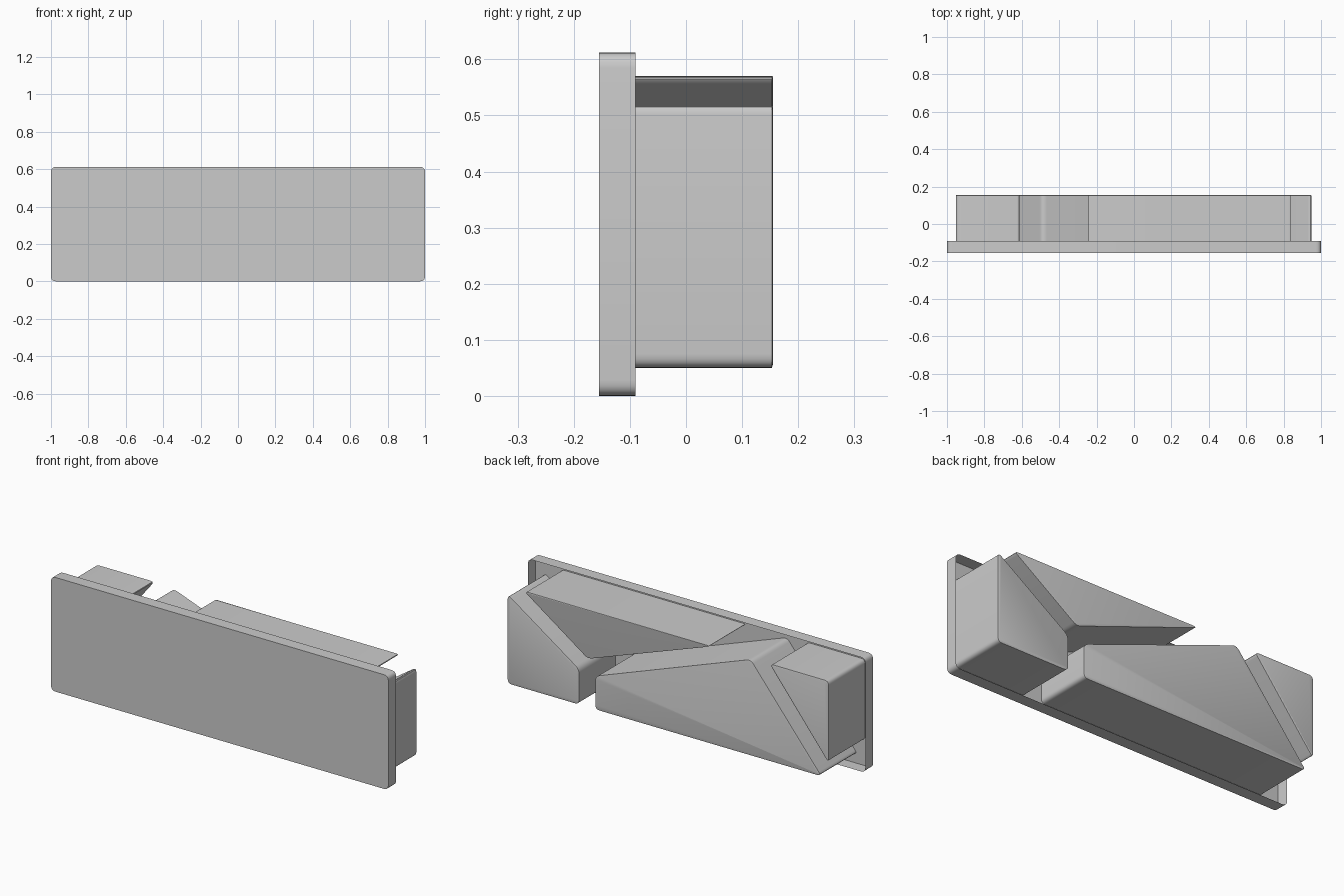
import bpy, bmesh
from mathutils import Vector

if "Cube" in bpy.data.objects:
    bpy.data.objects.remove(bpy.data.objects["Cube"])

FRONT, RIM, BACK = -0.155, -0.09, 0.155


def rounded(points, d=0.025, seg=5):
    """Soften each corner of an x/z outline with a small curve of reach d."""
    pts = [Vector(p) for p in points]
    out = []
    for i, p in enumerate(pts):
        a = p + (pts[i - 1] - p).normalized() * d
        b = p + (pts[(i + 1) % len(pts)] - p).normalized() * d
        for k in range(seg + 1):
            t = k / seg
            out.append(a * (1 - t) ** 2 + p * 2 * t * (1 - t) + b * t * t)
    return out


def shell(name, outline, y_open, y_cap, lip=0.0):
    """Walls from an open end to a closed end; lip adds a shallow edge on the cap."""
    bm = bmesh.new()
    ring_a = [bm.verts.new((p.x, y_open, p.y)) for p in outline]
    ring_b = [bm.verts.new((p.x, y_cap - lip, p.y)) for p in outline]
    n = len(outline)
    for i in range(n):
        j = (i + 1) % n
        bm.faces.new((ring_a[i], ring_a[j], ring_b[j], ring_b[i]))
    cap = bm.faces.new(ring_b)
    bmesh.ops.recalc_face_normals(bm, faces=bm.faces[:])
    # open shells: make the cap point away from the open end
    cap.normal_update()
    if cap.normal.y * (y_cap - y_open) < 0:
        bmesh.ops.reverse_faces(bm, faces=bm.faces[:])
    if lip:
        bmesh.ops.inset_region(bm, faces=[cap], thickness=0.007, depth=lip)
    mesh = bpy.data.meshes.new(name)
    bm.to_mesh(mesh)
    bm.free()
    obj = bpy.data.objects.new(name, mesh)
    bpy.context.collection.objects.link(obj)
    bpy.context.view_layer.objects.active = obj
    obj.select_set(True)
    bpy.ops.object.shade_smooth_by_angle(angle=0.52)
    obj.select_set(False)
    return obj


# Front panel: shallow tray, open at the back
shell("front_panel", rounded([(-1, 0), (1, 0), (1, 0.612), (-1, 0.612)], 0.028), RIM, FRONT)

# Angled blocks rising behind the panel
blocks = {
    "left_triangle_block": [(-0.953, 0.57), (-0.603, 0.57), (-0.953, 0.133)],
    "centre_block": [(-0.909, 0.05), (0.43, 0.05), (0.43, 0.228), (-0.49, 0.563)],
    "top_triangle_block": [(-0.255, 0.57), (0.852, 0.57), (0.474, 0.309)],
    "right_block": [(0.527, 0.05), (0.95, 0.05), (0.95, 0.526), (0.527, 0.238)],
}
for name, corners in blocks.items():
    shell(name, rounded(corners), FRONT, BACK, lip=0.002)
